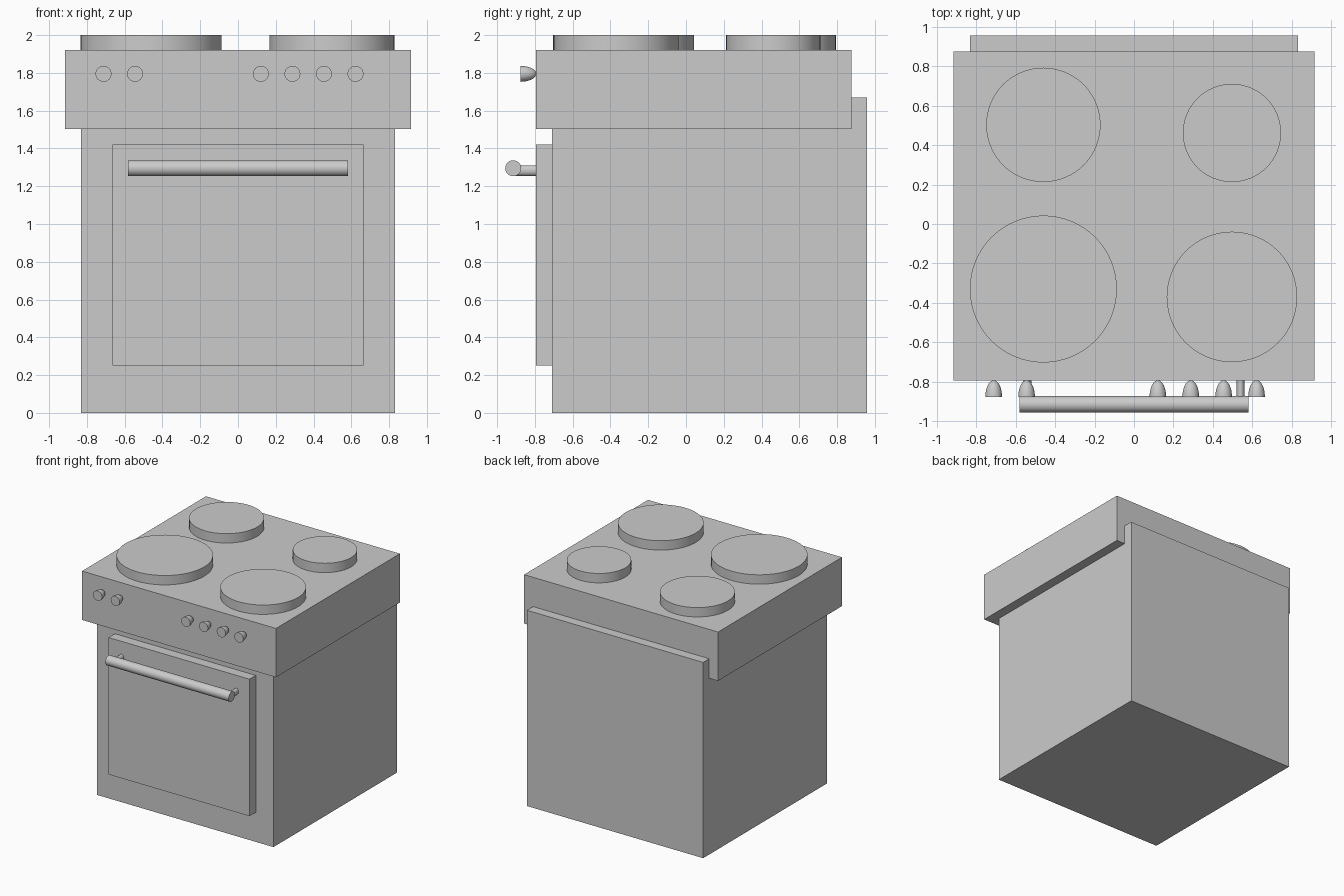
import bpy, bmesh, math
from mathutils import Matrix, Vector

default = bpy.data.objects.get("Cube")
if default:
    bpy.data.objects.remove(default, do_unlink=True)

grey = bpy.data.materials.new("plain_grey")
grey.use_nodes = True
GREY = (0.6, 0.6, 0.6, 1)
grey.diffuse_color = GREY
grey.node_tree.nodes["Principled BSDF"].inputs["Base Color"].default_value = GREY


def add_object(name, bm, smooth=False):
    mesh = bpy.data.meshes.new(name)
    bmesh.ops.recalc_face_normals(bm, faces=bm.faces)
    bm.to_mesh(mesh)
    bm.free()
    mesh.materials.append(grey)
    obj = bpy.data.objects.new(name, mesh)
    bpy.context.collection.objects.link(obj)
    if smooth:
        bpy.ops.object.select_all(action='DESELECT')
        obj.select_set(True)
        bpy.context.view_layer.objects.active = obj
        bpy.ops.object.shade_smooth_by_angle(angle=math.radians(35))
    return obj


def box(name, low, high):
    low, high = Vector(low), Vector(high)
    bm = bmesh.new()
    bmesh.ops.create_cube(bm, size=1, matrix=Matrix.Translation((low + high) / 2)
                          @ Matrix.Diagonal((*(high - low), 1)))
    return add_object(name, bm)


def cylinder(name, start, end, radius, squash=1):
    """Capped cylinder between two points; squash stretches it in z."""
    start, end = Vector(start), Vector(end)
    axis = end - start
    bm = bmesh.new()
    bmesh.ops.create_cone(bm, cap_ends=True, segments=64, radius1=radius,
                          radius2=radius, depth=axis.length)
    turn = axis.to_track_quat('Z', 'Y').to_matrix().to_4x4()
    bm.transform(Matrix.Translation((start + end) / 2)
                 @ Matrix.Diagonal((1, 1, squash, 1)) @ turn)
    return add_object(name, bm, smooth=True)


def knob(name, x):
    """Half ellipsoid: flat face forward, rounded tip on the panel."""
    bm = bmesh.new()
    bmesh.ops.create_uvsphere(bm, u_segments=32, v_segments=24, radius=1)
    cut = bmesh.ops.bisect_plane(bm, geom=bm.verts[:] + bm.edges[:] + bm.faces[:],
                                 plane_co=(0, 0, 0), plane_no=(0, 0, -1),
                                 clear_outer=True)
    bmesh.ops.holes_fill(bm, edges=[e for e in bm.edges if e.is_boundary])
    bm.transform(Matrix.Translation((x, -0.877, 1.795))
                 @ Matrix.Diagonal((0.042, 0.084, 0.042, 1))
                 @ Matrix.Rotation(-math.pi / 2, 4, 'X'))
    return add_object(name, bm, smooth=True)


# Main housing
box("oven_body", (-0.832, -0.71, 0), (0.832, 0.957, 1.67))
box("hob_top", (-0.915, -0.795, 1.503), (0.915, 0.875, 1.92))
box("oven_door", (-0.665, -0.795, 0.252), (0.665, -0.70, 1.42))

# Hot plates
for name, x, y, radius in (("front_right_plate", -0.46, -0.33, 0.373),
                           ("back_right_plate", -0.46, 0.503, 0.29),
                           ("front_left_plate", 0.497, -0.37, 0.331),
                           ("back_left_plate", 0.497, 0.462, 0.249)):
    cylinder(name, (x, y, 1.90), (x, y, 2.0), radius)

# Control knobs
for i, x in enumerate((-0.712, -0.545, 0.121, 0.288, 0.455, 0.622)):
    knob(f"control_knob_{i + 1}", x)

# Door handle
cylinder("handle_bar", (-0.582, -0.915, 1.295), (0.582, -0.915, 1.295), 0.042)
for side, name in ((-1, "right_handle_post"), (1, "left_handle_post")):
    cylinder(name, (side * 0.541, -0.905, 1.283), (side * 0.541, -0.78, 1.283), 0.02, 1.4)
